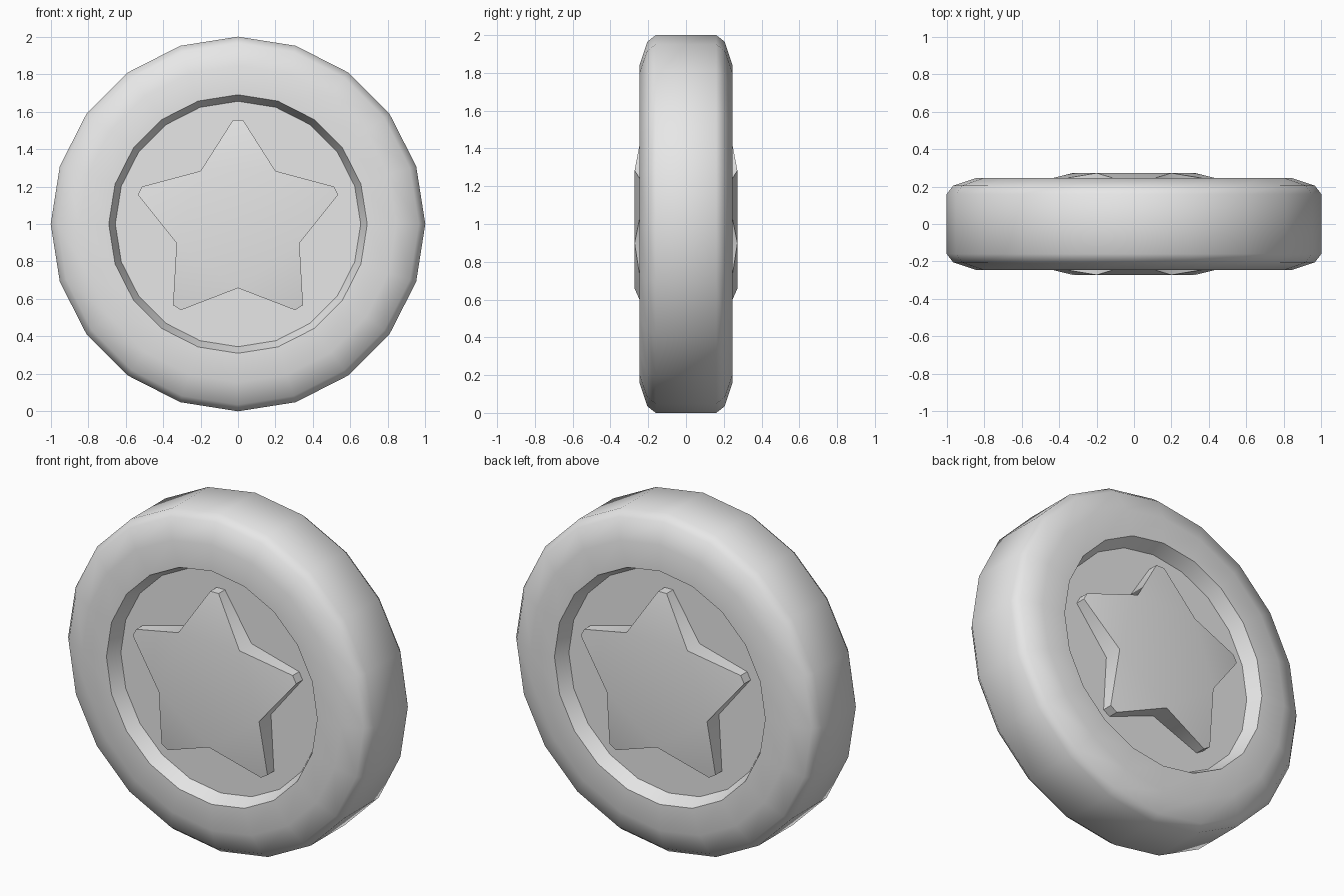
import bpy
import bmesh
import math

cube = bpy.data.objects.get("Cube")
if cube:
    bpy.data.objects.remove(cube, do_unlink=True)

SIDES = 20
CENTRE_Z = 1.0
FLOOR = 0.16       # depth of the recess floor
STAR_HIGH = 0.272  # star height at its middle
STAR_LOW = 0.22    # star height at its tips

metal = bpy.data.materials.new("coin_grey")
metal.use_nodes = True
grey = (0.8, 0.8, 0.8, 1.0)
metal.diffuse_color = grey
metal.node_tree.nodes["Principled BSDF"].inputs["Base Color"].default_value = grey


def finish(name, bm):
    """Turn a bmesh into a smooth-shaded object with sharp creases."""
    bmesh.ops.recalc_face_normals(bm, faces=bm.faces)
    mesh = bpy.data.meshes.new(name)
    bm.to_mesh(mesh)
    bm.free()
    obj = bpy.data.objects.new(name, mesh)
    bpy.context.collection.objects.link(obj)
    mesh.materials.append(metal)
    bpy.ops.object.select_all(action='DESELECT')
    obj.select_set(True)
    bpy.context.view_layer.objects.active = obj
    bpy.ops.object.shade_smooth_by_angle(angle=math.radians(45))
    return obj


# Coin body: rounded rim with a dished recess on both faces
half = [(0.655, FLOOR), (0.69, 0.245), (0.845, 0.245), (0.965, 0.205), (1.0, 0.16)]
profile = [(r, -y) for r, y in half] + [(r, y) for r, y in reversed(half)]
bm = bmesh.new()
rings = []
for r, y in profile:
    angles = [math.tau * i / SIDES for i in range(SIDES)]
    rings.append([bm.verts.new((r * math.sin(a), y, CENTRE_Z + r * math.cos(a)))
                  for a in angles])
for low, high in zip(rings, rings[1:]):
    for i in range(SIDES):
        j = (i + 1) % SIDES
        bm.faces.new((low[i], low[j], high[j], high[i]))
bm.faces.new(rings[0])
bm.faces.new(rings[-1])
finish("coin_body", bm)

# Right half of the star outline from the top: x, z, is it a tip
half_star = [(0.027, 1.555, True), (0.2, 1.283, False), (0.512, 1.2, True),
             (0.535, 1.157, True), (0.328, 0.898, False), (0.347, 0.567, True),
             (0.305, 0.54, True)]
outline = (half_star + [(0.0, 0.658, False)]
           + [(-x, z, tip) for x, z, tip in reversed(half_star)])


def star(name, side):
    """Star with a flat middle and points that slope down to blunt tips."""
    bm = bmesh.new()
    count = len(outline)
    top = [bm.verts.new((x, side * (STAR_LOW if tip else STAR_HIGH), z))
           for x, z, tip in outline]
    base = [bm.verts.new((x, side * (FLOOR - 0.01), z)) for x, z, tip in outline]
    inner = [i for i in range(count) if not outline[i][2]]
    bm.faces.new([top[i] for i in inner])
    for i in inner:
        bm.faces.new([top[(i + k) % count] for k in range(4)])
    for i in range(count):
        j = (i + 1) % count
        bm.faces.new((top[i], top[j], base[j], base[i]))
    bm.faces.new(base)
    finish(name, bm)


star("front_star", -1)
star("back_star", 1)
